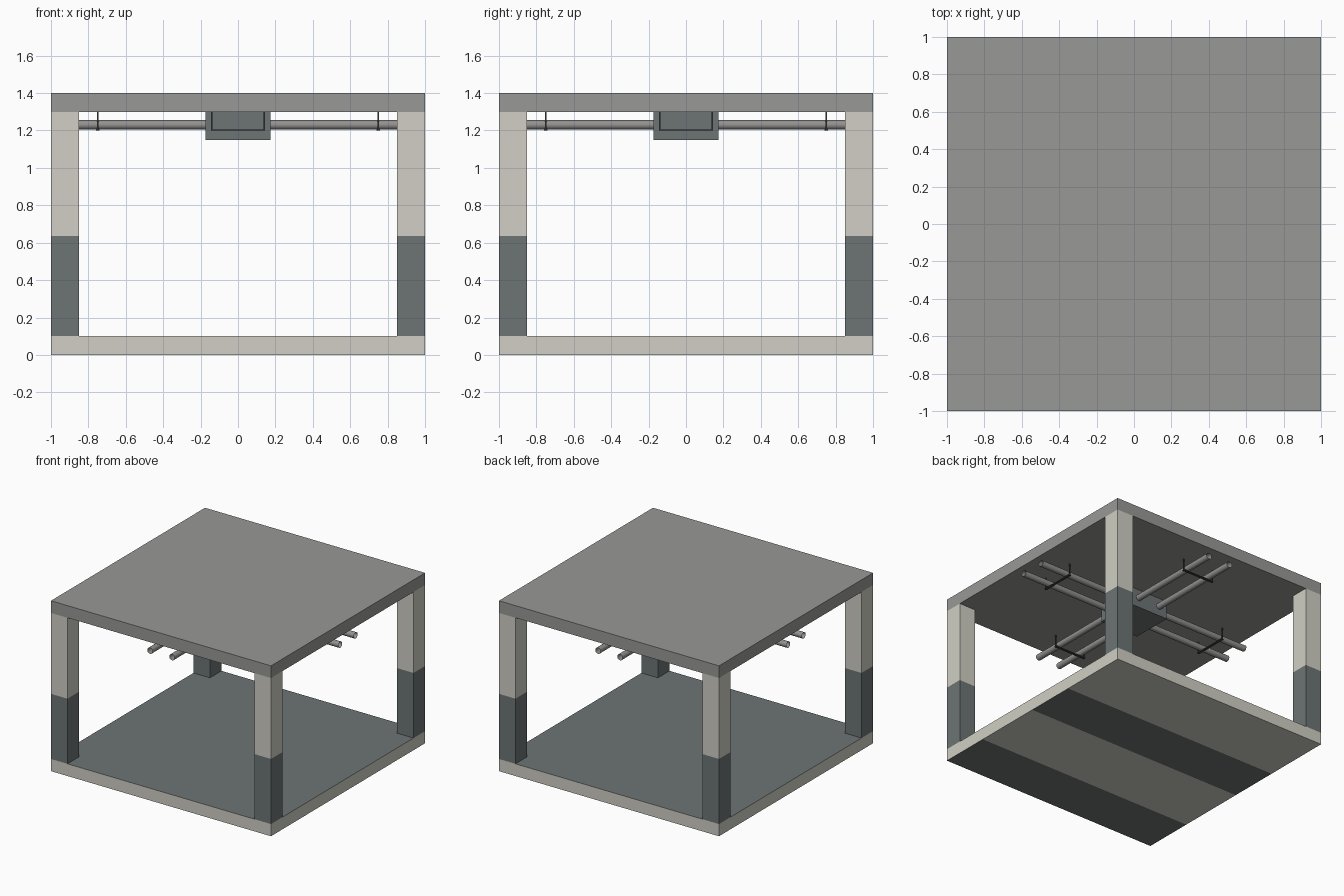
import bpy, bmesh, math
from mathutils import Matrix, Vector

if "Cube" in bpy.data.objects:
    bpy.data.objects.remove(bpy.data.objects["Cube"])


def material(name, r, g, b):
    m = bpy.data.materials.new(name)
    m.use_nodes = True
    m.diffuse_color = (r, g, b, 1)
    m.node_tree.nodes["Principled BSDF"].inputs["Base Color"].default_value = (r, g, b, 1)
    return m


CONCRETE = material("grey concrete", 0.315, 0.315, 0.305)
PLASTER = material("pale plaster", 0.635, 0.625, 0.555)
SLATE = material("slate paint", 0.153, 0.177, 0.175)
PIPE = material("pipe steel", 0.295, 0.29, 0.285)
IRON = material("dark iron", 0.052, 0.055, 0.055)


def finish(bm, name, mats):
    mesh = bpy.data.meshes.new(name)
    bm.to_mesh(mesh)
    bm.free()
    for m in mats:
        mesh.materials.append(m)
    obj = bpy.data.objects.new(name, mesh)
    bpy.context.collection.objects.link(obj)
    return obj


def add_box(bm, low, high):
    low, high = Vector(low), Vector(high)
    place = Matrix.Translation((low + high) / 2) @ Matrix.Diagonal((*(high - low), 1))
    bmesh.ops.create_cube(bm, size=1, matrix=place)


def box(name, low, high, mats, cuts=(), axis=(0, 0, 1), rule=None):
    """Box, cut across an axis and coloured by a rule on each face."""
    bm = bmesh.new()
    add_box(bm, low, high)
    for c in cuts:
        bmesh.ops.bisect_plane(bm, geom=bm.verts[:] + bm.edges[:] + bm.faces[:],
                               plane_co=Vector(axis) * c, plane_no=axis)
    bm.normal_update()
    if rule:
        for f in bm.faces:
            f.material_index = rule(f.calc_center_median(), f.normal)
    return finish(bm, name, mats)


# Floor slab: slate top, pale edges, striped underside
def floor_rule(c, n):
    if n.z > 0.5:
        return 1
    return int(n.z < -0.5 and (0 < c.y < 0.42 or c.y < -0.58))


box("floor_slab", (-1, -1, 0), (1, 1, 0.1), [PLASTER, SLATE],
    (-0.58, 0, 0.42), (0, 1, 0), floor_rule)

# Roof slab
box("roof_slab", (-1, -1, 1.3), (1, 1, 1.4), [CONCRETE])

# Corner pillars with painted lower half
for x, side in ((-0.925, "right"), (0.925, "left")):
    for y, end in ((-0.925, "front"), (0.925, "back")):
        box(f"{end}_{side}_pillar", (x - 0.075, y - 0.075, 0.1), (x + 0.075, y + 0.075, 1.3),
            [PLASTER, SLATE], (0.635,), (0, 0, 1), lambda c, n: int(c.z < 0.635))

# Ceiling junction box
box("junction_box", (-0.175, -0.175, 1.15), (0.175, 0.175, 1.3), [SLATE])

# Crossing pairs of open pipes, with a hanger for each arm
for i, arm in enumerate(("left", "back", "right", "front")):
    turn = Matrix.Rotation(i * math.pi / 2, 4, "Z")
    bm = bmesh.new()
    for y in (-0.1, 0.1):
        place = turn @ Matrix.Translation((0.585, y, 1.23)) @ Matrix.Rotation(math.pi / 2, 4, "Y")
        bmesh.ops.create_cone(bm, cap_ends=False, segments=16, radius1=0.025,
                              radius2=0.025, depth=0.83, matrix=place)
    for f in bm.faces:
        f.smooth = True
    finish(bm, f"{arm}_pipes", [PIPE])

    bm = bmesh.new()
    add_box(bm, (0.74, -0.144, 1.2), (0.76, 0.144, 1.206))
    for y in (-0.14, 0.14):
        add_box(bm, (0.746, y - 0.004, 1.205), (0.754, y + 0.004, 1.3))
    bm.transform(turn)
    finish(bm, f"{arm}_pipe_hanger", [IRON])
